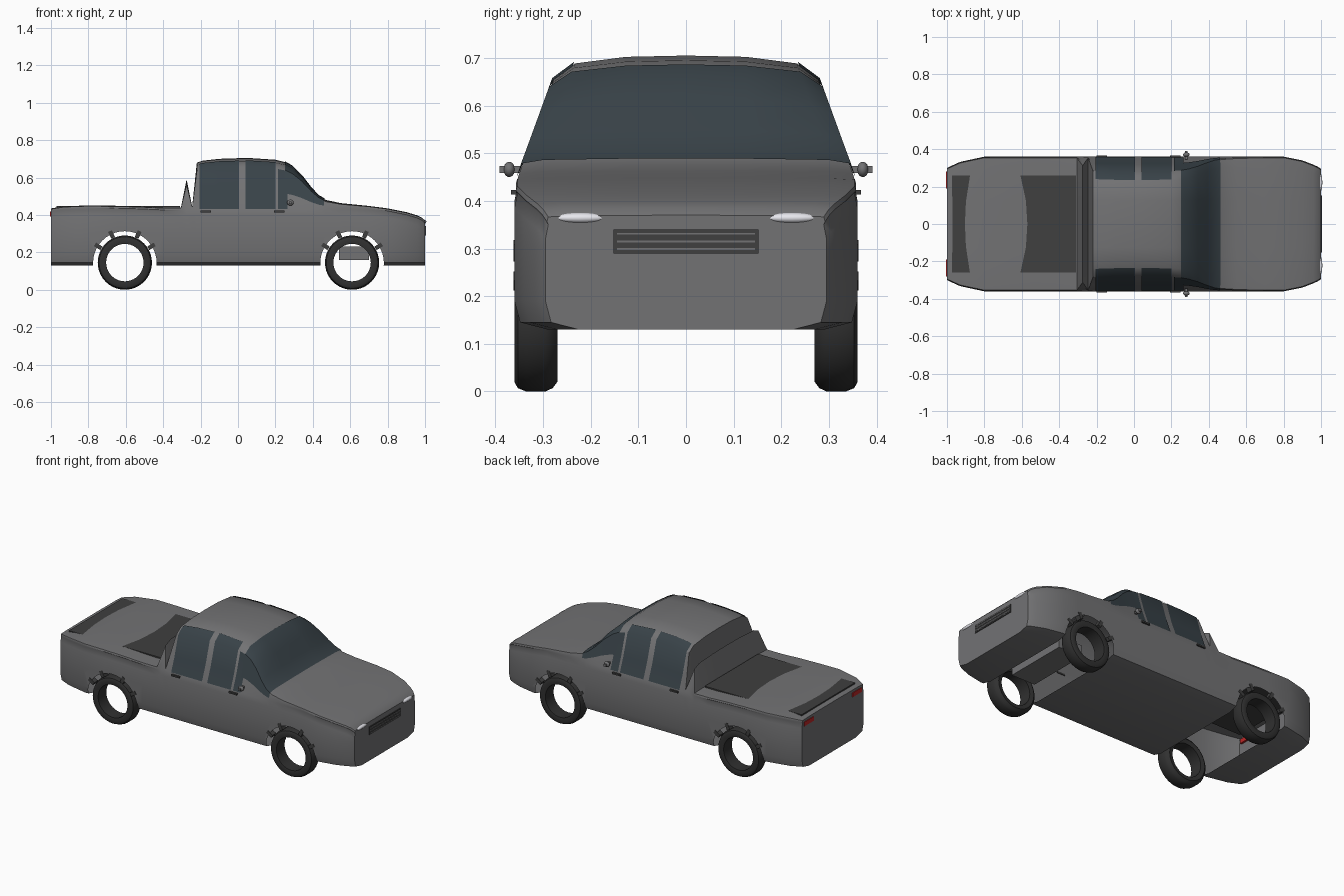
import bpy, bmesh, math
from mathutils import Vector

if "Cube" in bpy.data.objects:
    bpy.data.objects.remove(bpy.data.objects["Cube"])

def mat(name, r, g, b):
    m = bpy.data.materials.new(name)
    m.diffuse_color = (r, g, b, 1)
    m.use_nodes = True
    m.node_tree.nodes["Principled BSDF"].inputs["Base Color"].default_value = m.diffuse_color
    return m

PAINT = mat("paint", .17, .17, .175)
GLASS = mat("glass", .04, .055, .065)
RUBBER = mat("rubber", .03, .03, .03)
TRIM = mat("dark_trim", .05, .05, .05)
LAMP = mat("lamp", .8, .8, .85)
RED = mat("tail_red", .5, .02, .02)

def finish(name, bm, m, angle=40):
    me = bpy.data.meshes.new(name)
    bm.to_mesh(me)
    bm.free()
    ob = bpy.data.objects.new(name, me)
    bpy.context.collection.objects.link(ob)
    if m:
        me.materials.append(m)
    return smooth(ob, angle)

def smooth(ob, angle=40):
    bpy.ops.object.select_all(action='DESELECT')
    ob.select_set(True)
    bpy.context.view_layer.objects.active = ob
    bpy.ops.object.shade_smooth_by_angle(angle=math.radians(angle))
    return ob

def box(name, c, size, m, rot=0):
    bm = bmesh.new()
    bmesh.ops.create_cube(bm, size=1)
    for v in bm.verts:
        v.co = Vector(v.co[i] * size[i] for i in range(3))
    ob = finish(name, bm, m)
    ob.location = c
    ob.rotation_euler.y = rot
    return ob

def ball(name, c, radii, m):
    bm = bmesh.new()
    bmesh.ops.create_uvsphere(bm, u_segments=16, v_segments=10, radius=1)
    for v in bm.verts:
        v.co = Vector(v.co[i] * radii[i] for i in range(3))
    ob = finish(name, bm, m, 60)
    ob.location = c
    return ob

# Body stations: x, half width, height of the top line
ST = [(-1, .30, .435), (-.93, .332, .446), (-.8, .36, .451), (-.65, .36, .449),
      (-.53, .36, .446), (-.4, .36, .440), (-.305, .36, .44), (-.275, .36, .59),
      (-.245, .36, .445), (-.22, .36, .68), (-.19, .36, .69), (-.1, .36, .70),
      (.05, .36, .705), (.2, .36, .695), (.25, .36, .683), (.29, .36, .66),
      (.34, .36, .61), (.39, .36, .545), (.43, .36, .503), (.47, .36, .48),
      (.55, .36, .463), (.7, .36, .448), (.8, .36, .435), (.9, .34, .415),
      (.96, .317, .397), (.985, .305, .385), (1, .295, .37)]

def ring(x):
    for a, b in zip(ST, ST[1:]):
        if a[0] <= x <= b[0]:
            t = (x - a[0]) / (b[0] - a[0])
            w, zt = (a[i] + (b[i] - a[i]) * t for i in (1, 2))
            break
    b = min(.43, zt - .02)
    h = zt - b
    half = [(0, .13), (w - .07, .13), (w - .012, .145), (w, .19), (w, .3), (w, b - .03),
            (w - .006, b), (w - .15 * h, b + .33 * h), (w - .3 * h, b + .82 * h),
            (w - .3 * h - .045, b + .94 * h), (w * .35, b + .99 * h), (0, zt)]
    return [Vector((x, y, z)) for y, z in half + [(-y, z) for y, z in half[10:0:-1]]]

def loft(name, x0, x1, m, js=None, lift=0):
    xs = [x0] + [s[0] for s in ST if x0 < s[0] < x1] + [x1]
    bm = bmesh.new()
    rows = []
    for x in xs:
        pts = ring(x)
        rows.append([bm.verts.new(p) for p in (pts if js is None else pts[js[0]:js[1] + 1])])
    n = len(rows[0])
    for a, b in zip(rows, rows[1:]):
        for j in range(n if js is None else n - 1):
            k = (j + 1) % n
            bm.faces.new((a[j], a[k], b[k], b[j]))
    if js is None:
        bm.faces.new(rows[0][::-1])
        bm.faces.new(rows[-1])
    bm.normal_update()
    for v in bm.verts:
        v.co += v.normal * lift
    return finish(name, bm, m)

# Body shell with wheel openings cut across its width
WHEELS = (-.605, .61)
R_ARCH = .17
body = loft("body_shell", -1, 1, PAINT)
for wx in WHEELS:
    bpy.ops.mesh.primitive_cylinder_add(vertices=40, radius=R_ARCH, depth=1,
                                        location=(wx, 0, .143), rotation=(math.pi / 2, 0, 0))
    cutter = bpy.context.object
    mod = body.modifiers.new("arch", 'BOOLEAN')
    mod.operation, mod.object, mod.solver = 'DIFFERENCE', cutter, 'EXACT'
    bpy.context.view_layer.objects.active = body
    bpy.ops.object.modifier_apply(modifier=mod.name)
    bpy.data.objects.remove(cutter)
bm = bmesh.new()
bm.from_mesh(body.data)
bm.normal_update()
tunnel = [f for f in bm.faces if abs(f.normal.y) < .02 and any(
    all(.165 < math.hypot(v.co.x - wx, v.co.z - .143) < .172 for v in f.verts) for wx in WHEELS)]
bmesh.ops.delete(bm, geom=tunnel, context='FACES')
bm.to_mesh(body.data)
bm.free()
smooth(body)

# Glass panels
loft("windshield", .25, .46, GLASS, (7, 15), .004)
for side, js, quarter in (("left", (6, 9), (6, 8)), ("right", (13, 16), (14, 16))):
    loft("rear_window_" + side, -.205, .005, GLASS, js, .004)
    loft("front_window_" + side, .04, .2, GLASS, js, .004)
    loft("quarter_window_" + side, .215, .265, GLASS, quarter, .003)

# Bed liner
box("bed_liner", (-.64, 0, .439), (.66, .52, .016), TRIM)

# Tyres, open in the middle
PROFILE = [(.10, .275), (.125, .27), (.138, .28), (.145, .295), (.145, .335),
           (.138, .353), (.125, .36), (.10, .355)]
def tyre(name, wx, s):
    bm = bmesh.new()
    n = 40
    rows = []
    for i in range(n):
        a = 2 * math.pi * i / n
        rows.append([bm.verts.new((wx + r * math.cos(a), s * y, .145 + r * math.sin(a)))
                     for r, y in PROFILE])
    for i in range(n):
        a, b = rows[i], rows[(i + 1) % n]
        for j in range(len(PROFILE)):
            k = (j + 1) % len(PROFILE)
            bm.faces.new((a[j], a[k], b[k], b[j]))
    bmesh.ops.recalc_face_normals(bm, faces=bm.faces)
    finish(name, bm, RUBBER)

for s, side in ((1, "left"), (-1, "right")):
    for wx, end in zip(WHEELS, ("rear", "front")):
        tyre(f"{end}_tyre_{side}", wx, s)
        # Arch trim blocks
        for i, deg in enumerate((32, 65, 115, 148)):
            a = math.radians(deg)
            box(f"{end}_arch_trim_{side}_{i}",
                (wx + .168 * math.cos(a), s * .345, .143 + .168 * math.sin(a)),
                (.022, .034, .04), TRIM, math.pi / 2 - a)
    # Door handles and mirrors
    for hx in (-.172, .22):
        box("door_handle_" + side, (hx, s * .36, .418), (.055, .014, .01), TRIM)
    box("mirror_arm_" + side, (.28, s * .368, .466), (.014, .046, .014), PAINT)
    ball("mirror_" + side, (.28, s * .371, .466), (.018, .012, .016), PAINT)
    # Lamps
    ball("headlight_" + side, (.993, s * .222, .364), (.014, .054, .011), LAMP)
    box("tail_light_" + side, (-.996, s * .235, .405), (.016, .09, .026), RED)

# Grille with slats
box("grille", (.999, 0, .315), (.01, .304, .05), TRIM)
for i in range(3):
    box(f"grille_slat_{i}", (1.002, 0, .299 + i * .016), (.008, .29, .004), PAINT)

# Engine sump visible through the front wheel opening
box("engine_sump", (.62, 0, .195), (.16, .4, .07), PAINT)
